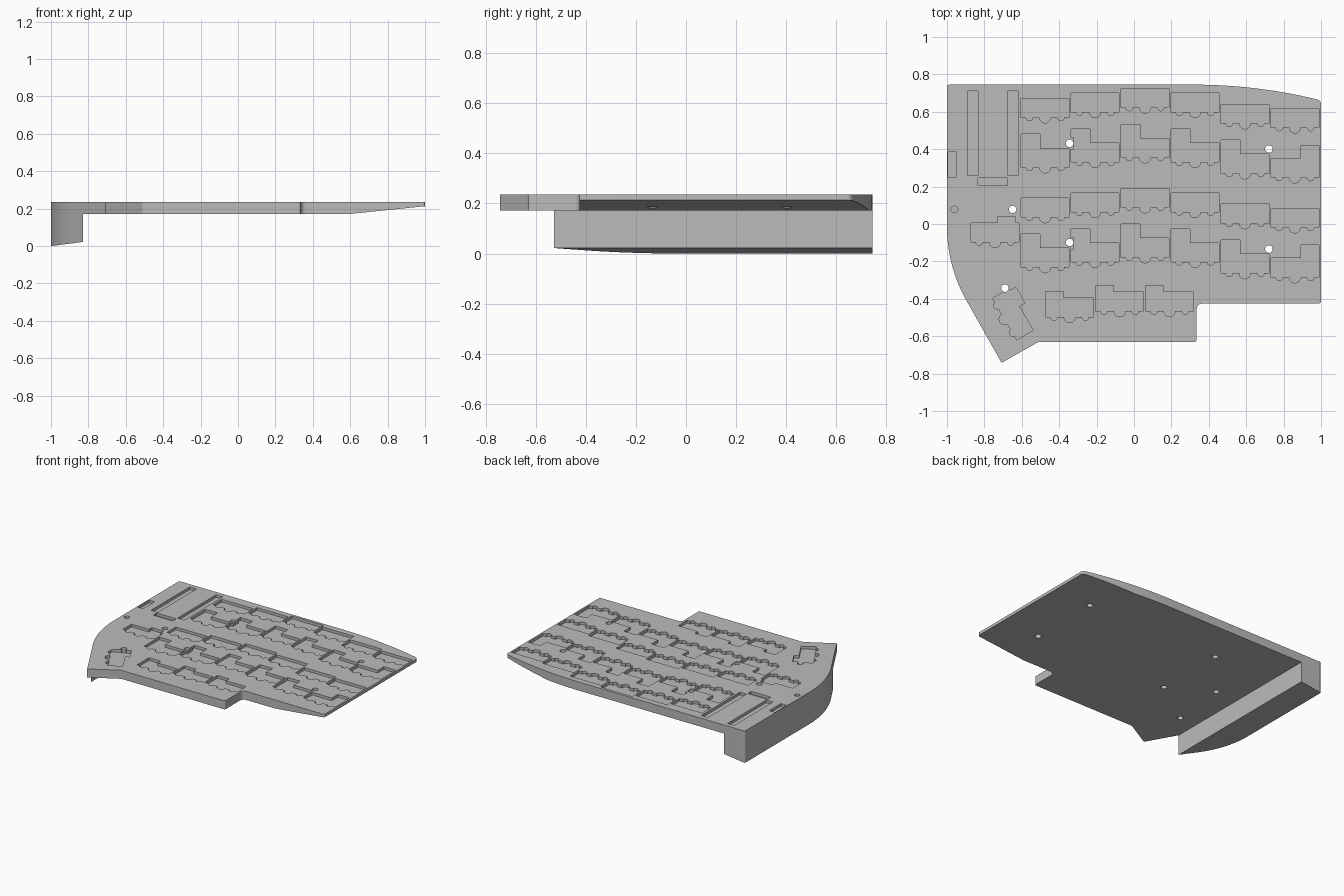
import bpy, bmesh, math
from mathutils import Vector, Matrix

if "Cube" in bpy.data.objects:
    bpy.data.objects.remove(bpy.data.objects["Cube"])

TOP, UNDER, DEPTH = 0.235, 0.172, 0.02
W, H = 0.128, 0.051          # half size of a socket pocket
PITCH = 0.267

grey = bpy.data.materials.new("plain grey")
grey.use_nodes = True
grey.diffuse_color = (0.5, 0.5, 0.5, 1)
grey.node_tree.nodes["Principled BSDF"].inputs["Base Color"].default_value = (0.5, 0.5, 0.5, 1)


def rounded(corners, steps=24):
    """Closed outline whose (x, y, radius) corners are softened."""
    pts = []
    for i, (x, y, r) in enumerate(corners):
        c = Vector((x, y))
        if r == 0:
            pts.append(c)
            continue
        before = Vector(corners[i - 1][:2])
        after = Vector(corners[(i + 1) % len(corners)][:2])
        a = c + (before - c).normalized() * r
        b = c + (after - c).normalized() * r
        for k in range(steps + 1):
            t = k / steps
            pts.append(a * (1 - t) ** 2 + c * 2 * t * (1 - t) + b * t * t)
    return pts


def add_prism(bm, pts, z0, z1):
    clean = [p for i, p in enumerate(pts) if (Vector(p) - Vector(pts[i - 1])).length > 1e-5]
    face = bm.faces.new([bm.verts.new((p[0], p[1], z0)) for p in clean])
    out = bmesh.ops.extrude_face_region(bm, geom=[face])
    tops = [g for g in out["geom"] if isinstance(g, bmesh.types.BMVert)]
    bmesh.ops.translate(bm, verts=tops, vec=(0, 0, z1 - z0))


def trim(bm, point, normal):
    """Cut away everything on the side the normal points to, and cap it."""
    geom = bm.verts[:] + bm.edges[:] + bm.faces[:]
    out = bmesh.ops.bisect_plane(bm, geom=geom, dist=1e-6, plane_co=point,
                                 plane_no=normal, clear_outer=True)
    edges = [g for g in out["geom_cut"] if isinstance(g, bmesh.types.BMEdge)]
    bmesh.ops.holes_fill(bm, edges=[e for e in edges if e.is_boundary], sides=0)


def finish(bm, name):
    bmesh.ops.recalc_face_normals(bm, faces=bm.faces[:])
    mesh = bpy.data.meshes.new(name)
    bm.to_mesh(mesh)
    bm.free()
    mesh.materials.append(grey)
    obj = bpy.data.objects.new(name, mesh)
    bpy.context.collection.objects.link(obj)
    return obj


def activate(obj):
    bpy.ops.object.select_all(action='DESELECT')
    obj.select_set(True)
    bpy.context.view_layer.objects.active = obj


def carve(target, bm, name):
    cutter = finish(bm, name)
    cutter.hide_render = True
    mod = target.modifiers.new(name, 'BOOLEAN')
    mod.operation, mod.solver, mod.object = 'DIFFERENCE', 'EXACT', cutter
    activate(target)
    bpy.ops.object.modifier_apply(modifier=name)
    bpy.data.objects.remove(cutter)


def circle(x, y, r, n=24):
    return [(x + r * math.cos(math.tau * k / n), y + r * math.sin(math.tau * k / n))
            for k in range(n)]


def box(x0, x1, y0, y1):
    return [(x0, y0), (x1, y0), (x1, y1), (x0, y1)]


def socket(cx, cy, tab=None, notch=False, turn=0):
    """Pocket outline: rectangle, three round bumps below, optional tab above."""
    pts = [(-W, -H)]
    for bx, r in ((-0.084, 0.018), (0, 0.03), (0.084, 0.018)):
        for k in range(13):
            a = math.pi * (1 + k / 12)
            pts.append((bx + r * math.cos(a), -H + r * math.sin(a)))
    pts += [(W, -H), (W, H)]
    if tab:
        t0, t1, h = tab
        pts += [(t1, H), (t1, H + h), (t0, H + h)]
        if notch:
            pts += [(t0, H + 0.03), (t0 + 0.016, H + 0.03),
                    (t0 + 0.016, H - 0.035), (-W, H - 0.035)]
        else:
            pts += [(t0, H), (-W, H)]
    else:
        pts.append((-W, H))
    m = Matrix.Rotation(math.radians(turn), 2)
    return [m @ Vector(p) + Vector((cx, cy)) for p in pts]


outline = rounded([
    (-1, 0.745, 0.012), (-1, -0.225, 0.215), (-0.708, -0.742, 0), (-0.51, -0.63, 0.01),
    (0.335, -0.63, 0.012), (0.335, -0.425, 0.035), (1, -0.425, 0.015),
    (1, 0.661, 0.022), (0.65, 0.745, 0.33)])

# Plate with its underside thinning toward the +x edge
bm = bmesh.new()
add_prism(bm, outline, UNDER, TOP)
trim(bm, (0.6, 0, UNDER), (0.041, 0, -0.4))
plate = finish(bm, "plate")

# Socket pockets: staggered columns, alternate rows carry a tab
bm = bmesh.new()
floor, above = TOP - DEPTH, TOP + 0.05
for col, stagger in enumerate((0, 0.028, 0.053, 0.028, -0.032, -0.054)):
    for row in range(4):
        tab = None
        if row % 2:
            tab = (0.032, W, 0.07) if col == 5 else (-W, -0.027, 0.075)
        add_prism(bm, socket(-0.475 + PITCH * col, 0.621 - PITCH * row + stagger,
                             tab, col == 1 and row % 2 == 1), floor, above)

# Lower row and thumb pockets
for x, y in ((-0.344, -0.447), (-0.077, -0.415), (0.19, -0.415)):
    add_prism(bm, socket(x, y, (-W, -0.032, 0.035)), floor, above)
add_prism(bm, socket(-0.743, -0.045, (0.013, 0.11, 0.034)), floor, above)
add_prism(bm, socket(-0.647, -0.483, (-0.118, -0.021, 0.035), turn=-60), floor, above)

# Straight component slots and a round recess
for slot in (box(-0.89, -0.835, 0.26, 0.71), box(-0.675, -0.62, 0.26, 0.71),
             box(-0.835, -0.675, 0.206, 0.246), box(-0.994, -0.948, 0.25, 0.385),
             circle(-0.96, 0.078, 0.018)):
    add_prism(bm, slot, floor, above)
carve(plate, bm, "pocket_cutter")

# Screw holes through the plate
bm = bmesh.new()
for x, y in ((-0.344, 0.431), (0.721, 0.401), (-0.649, 0.078),
             (-0.344, -0.099), (0.721, -0.134), (-0.69, -0.343)):
    add_prism(bm, circle(x, y, 0.02), 0.1, above)
carve(plate, bm, "hole_cutter")

# Side wall under the -x edge, following the outline, with a sloping foot
bm = bmesh.new()
add_prism(bm, outline, -0.1, UNDER)
trim(bm, (-0.83, 0, 0), (1, 0, 0))
trim(bm, (-1, 0, 0), (0.022, 0, -0.17))
wall = finish(bm, "side_wall")

for obj in (plate, wall):
    activate(obj)
    bpy.ops.object.shade_smooth_by_angle(angle=math.radians(5))
